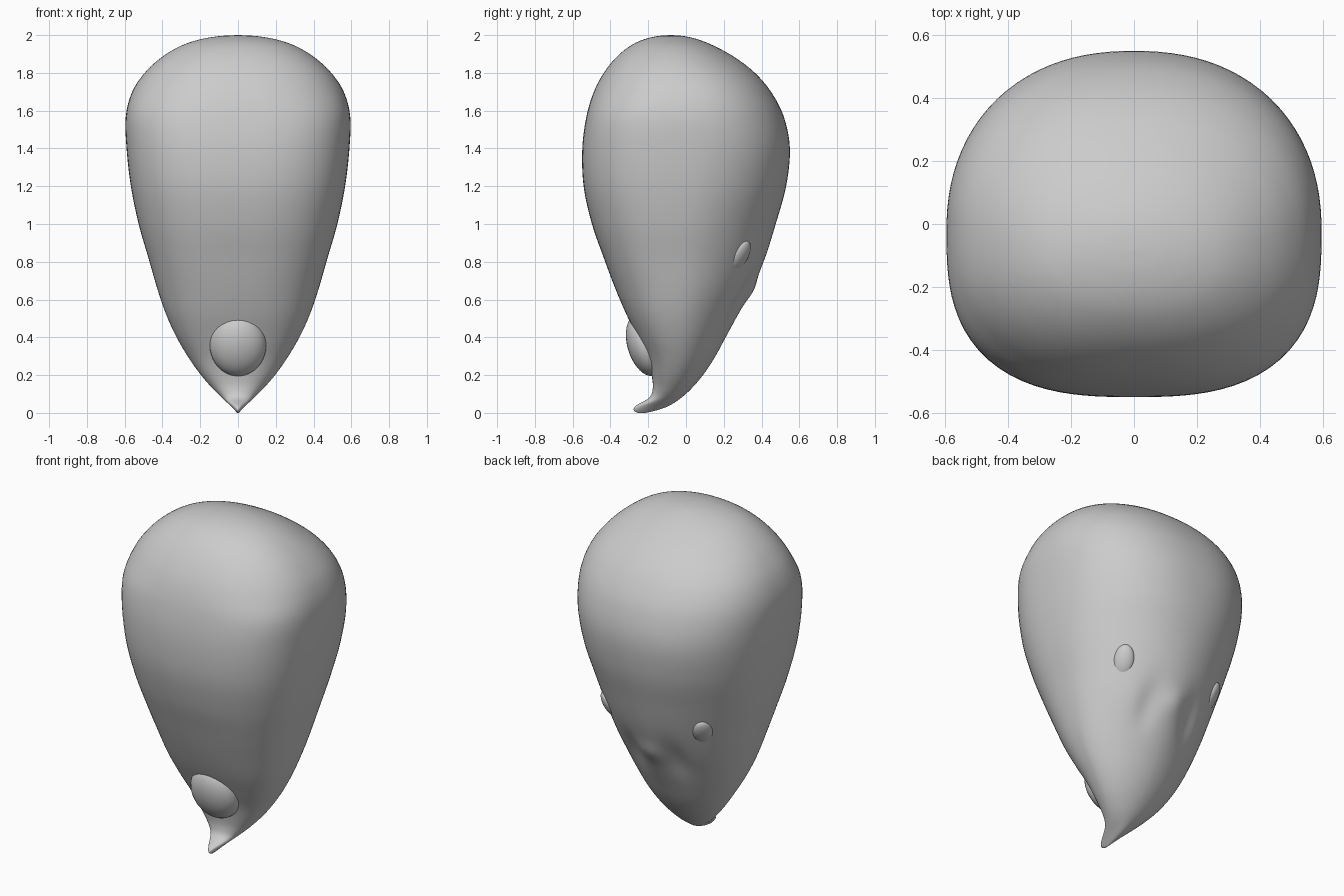
import bpy, bmesh, math
from mathutils import Vector, Matrix

if "Cube" in bpy.data.objects:
    bpy.data.objects.remove(bpy.data.objects["Cube"])

# Body sections: z, front y, back y, half width, front squareness, back squareness
SECTIONS = [
    (0.000, -0.255, -0.215, 0.004, 2.0, 2.0),
    (0.015, -0.277, -0.15, 0.018, 2.0, 2.0),
    (0.04, -0.262, -0.085, 0.042, 2.0, 2.0),
    (0.08, -0.195, -0.025, 0.085, 2.1, 2.0),
    (0.13, -0.176, 0.03, 0.135, 2.2, 1.95),
    (0.20, -0.182, 0.09, 0.196, 2.3, 1.9),
    (0.29, -0.205, 0.15, 0.260, 2.4, 1.85),
    (0.40, -0.255, 0.21, 0.325, 2.5, 1.82),
    (0.52, -0.315, 0.275, 0.380, 2.5, 1.82),
    (0.66, -0.375, 0.350, 0.428, 2.5, 1.85),
    (0.82, -0.435, 0.418, 0.474, 2.6, 1.9),
    (1.00, -0.498, 0.475, 0.526, 2.6, 2.0),
    (1.20, -0.542, 0.530, 0.567, 2.7, 2.15),
    (1.40, -0.549, 0.550, 0.590, 2.8, 2.25),
    (1.57, -0.527, 0.517, 0.594, 2.8, 2.25),
    (1.70, -0.488, 0.450, 0.560, 2.5, 2.25),
    (1.80, -0.435, 0.365, 0.494, 2.4, 2.2),
    (1.88, -0.372, 0.262, 0.408, 2.3, 2.1),
    (1.94, -0.300, 0.155, 0.310, 2.2, 2.1),
    (1.975, -0.230, 0.070, 0.210, 2.1, 2.0),
    (1.994, -0.155, -0.005, 0.105, 2.0, 2.0),
    (2.000, -0.085, -0.075, 0.005, 2.0, 2.0),
]
SEG, STEPS = 96, 6


def catmull(a, b, c, d, t):
    return 0.5 * (2*b + (c - a)*t + (2*a - 5*b + 4*c - d)*t*t + (3*b - a - 3*c + d)*t**3)


def smooth_rows(rows):
    out = []
    last = len(rows) - 1
    for i in range(last):
        nb = [rows[min(max(i + k, 0), last)] for k in (-1, 0, 1, 2)]
        for s in range(STEPS):
            out.append([catmull(*v, s / STEPS) for v in zip(*nb)])
    out.append(list(rows[-1]))
    return out


def bump(v, centre, width):
    return math.exp(-((v - centre) / width) ** 2)


def ring(z, yf, yb, w, nf, nb):
    mid = (yf + yb) / 2 - 0.02 * (yb - yf)
    pts = []
    for i in range(SEG):
        a = 2 * math.pi * i / SEG
        c, s = math.cos(a), math.sin(a)
        # ease the squareness from front to back so the flanks stay smooth
        n, ry = (nb, yb - mid) if s > 0 else (nf, mid - yf)
        r = (abs(c)**n + abs(s)**n) ** (-1 / n)
        x, y = w * c * r, mid + ry * s * r
        # central ridge on the back with a shallow hollow either side
        if s > 0:
            y += 0.014 * bump(x, 0, 0.06) * bump(z, 0.65, 0.06)
            y -= 0.022 * bump(abs(x), 0.14, 0.06) * bump(z, 0.62, 0.12)
        pts.append((x, y, z))
    return pts


def finish(name, bm):
    bmesh.ops.recalc_face_normals(bm, faces=bm.faces)
    for f in bm.faces:
        f.smooth = True
    me = bpy.data.meshes.new(name)
    bm.to_mesh(me)
    bm.free()
    ob = bpy.data.objects.new(name, me)
    bpy.context.collection.objects.link(ob)
    return ob


# Tapered body with the curled tip
bm = bmesh.new()
rings = [[bm.verts.new(p) for p in ring(*row)] for row in smooth_rows(SECTIONS)]
for lo, hi in zip(rings, rings[1:]):
    for i in range(SEG):
        j = (i + 1) % SEG
        bm.faces.new((lo[i], lo[j], hi[j], hi[i]))
bm.faces.new(rings[0])
bm.faces.new(rings[-1])
finish("body", bm)


def ellipsoid(name, centre, radii, right, up):
    up = Vector(up).normalized()
    right = Vector(right)
    right = (right - up * right.dot(up)).normalized()
    depth = up.cross(right)
    rot = Matrix((right, depth, up)).transposed().to_4x4()
    bm = bmesh.new()
    bmesh.ops.create_uvsphere(bm, u_segments=32, v_segments=20, radius=1)
    bm.transform(Matrix.Translation(centre) @ rot @ Matrix.Diagonal((*radii, 1)))
    return finish(name, bm)


# Rounded knob low on the front
ellipsoid("front_knob", (0, -0.215, 0.36), (0.15, 0.095, 0.17), (1, 0, 0), (0, -0.3, 1))

# Pair of small eyes on the back
for side, label in ((1, "right"), (-1, "left")):
    ellipsoid("eye_" + label, (side * 0.31, 0.282, 0.83), (0.058, 0.034, 0.092),
              (-side, 1, 0), (side * 0.2, 0.5, 0.9))
